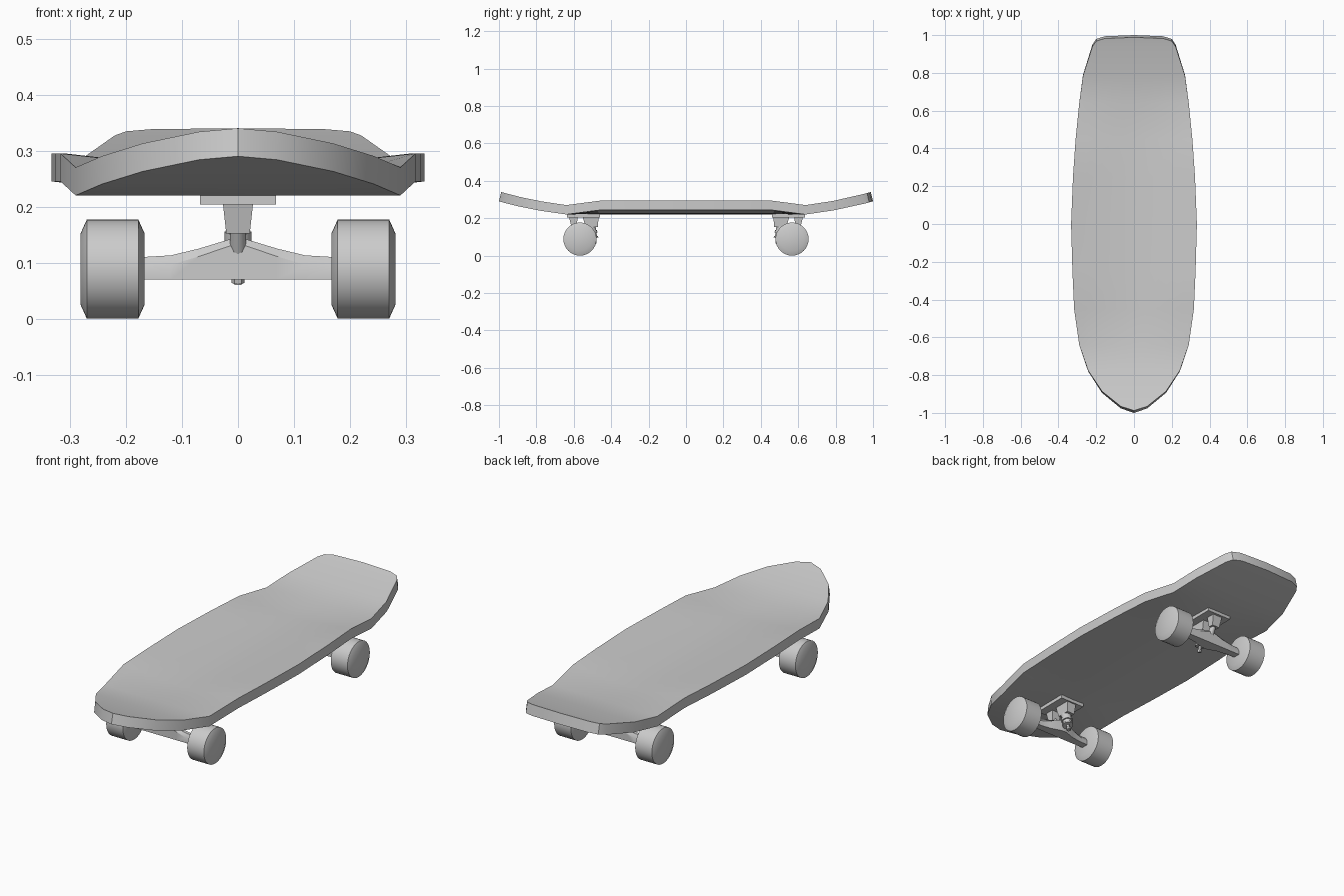
import bpy, bmesh, math
from mathutils import Vector

if "Cube" in bpy.data.objects:
    bpy.data.objects.remove(bpy.data.objects["Cube"])

# One plain grey for everything
grey = bpy.data.materials.new("plain grey")
grey.use_nodes = True
grey.diffuse_color = (0.6, 0.6, 0.6, 1)
grey.node_tree.nodes["Principled BSDF"].inputs["Base Color"].default_value = (0.6, 0.6, 0.6, 1)


def finish(name, bm, angle=30):
    """Turn a bmesh into a shaded, coloured object."""
    bmesh.ops.remove_doubles(bm, verts=bm.verts, dist=1e-5)
    bmesh.ops.recalc_face_normals(bm, faces=bm.faces)
    mesh = bpy.data.meshes.new(name)
    bm.to_mesh(mesh)
    bm.free()
    mesh.materials.append(grey)
    ob = bpy.data.objects.new(name, mesh)
    bpy.context.collection.objects.link(ob)
    bpy.ops.object.select_all(action='DESELECT')
    ob.select_set(True)
    bpy.context.view_layer.objects.active = ob
    bpy.ops.object.shade_smooth_by_angle(angle=math.radians(angle))
    return ob


def loft(name, rings, angle=30):
    """Join closed rings of points into a capped solid."""
    bm = bmesh.new()
    rows = [[bm.verts.new(p) for p in ring] for ring in rings]
    n = len(rows[0])
    for a, b in zip(rows, rows[1:]):
        for i in range(n):
            j = (i + 1) % n
            bm.faces.new((a[i], a[j], b[j], b[i]))
    bm.faces.new(rows[0])
    bm.faces.new(rows[-1])
    return finish(name, bm, angle)


def lathe(name, profile, origin, axis, segs=32):
    """Revolve (radius, distance along axis) points around an axis."""
    turn = Vector(axis).to_track_quat('Z', 'Y')
    rings = []
    for r, h in profile:
        ring = [Vector((r * math.cos(a), r * math.sin(a), h))
                for a in (2 * math.pi * i / segs for i in range(segs))]
        rings.append([Vector(origin) + turn @ p for p in ring])
    return loft(name, rings)


def interp(table, v):
    for (a, fa), (b, fb) in zip(table, table[1:]):
        if v <= b:
            return fa + (fb - fa) * (v - a) / (b - a)
    return table[-1][1]


# Deck: half widths from the pointed nose to the square tail
outline = [(-0.988, 0), (-0.965, 0.07), (-0.885, 0.17), (-0.775, 0.243), (-0.64, 0.29),
           (-0.45, 0.317), (-0.25, 0.326), (0, 0.333), (0.25, 0.323), (0.45, 0.309), (0.64, 0.29),
           (0.785, 0.27), (0.94, 0.22), (0.968, 0.2), (0.982, 0.155), (0.988, 0)]
kick = [(0, 0.27), (0.64, 0.27), (0.78, 0.291), (0.89, 0.314), (0.97, 0.335), (0.988, 0.34)]
dish = [(0, 1), (0.45, 1), (0.64, 0), (1, 0)]
cols = [-1 + i / 5 for i in range(11)]

bm = bmesh.new()
top, bottom = [], []
for y, w in outline:
    lean = math.copysign(0.012 * max(0, abs(y) - 0.64) / 0.348, y)
    pts = [(w * t, y, interp(kick, abs(y)) + 0.025 * interp(dish, abs(y)) * abs(t) ** 1.5) for t in cols]
    top.append([bm.verts.new(p) for p in pts])
    bottom.append([bm.verts.new((x, py + lean, z - 0.05)) for x, py, z in pts])
for k in range(len(outline) - 1):
    for i in range(len(cols) - 1):
        for g in (top, bottom):
            bm.faces.new((g[k][i], g[k][i + 1], g[k + 1][i + 1], g[k + 1][i]))
    for i in (0, -1):
        bm.faces.new((top[k][i], top[k + 1][i], bottom[k + 1][i], bottom[k][i]))
finish("deck", bm)


def truck(prefix, s):
    """One truck and its wheels; d runs from the axle toward the board middle."""
    def at(x, d, z):
        return (x, s * (0.567 - d), z)

    # Mounting plate
    loft(prefix + "_base_plate", [[at(x, d, z) for x, d in
         ((-0.068, -0.07), (0.068, -0.07), (0.068, 0.107), (-0.068, 0.107))] for z in (0.204, 0.225)])

    # Pedestal: pivot cup on the outside, kingpin seat on the inside
    for part, a, b in (("pivot_cup", (-0.058, -0.012), (-0.045, -0.018)),
                       ("kingpin_seat", (0.015, 0.1), (0.03, 0.095))):
        loft(prefix + "_" + part, [[at(x * w, d, z) for x, d in
             ((-1, e[0]), (1, e[0]), (1, e[1]), (-1, e[1]))]
             for w, e, z in ((0.027, a, 0.206), (0.021, b, 0.152))])

    # Hanger: tapered beam, deeper and taller at the middle
    sections = [(0.17, 0.09, 0.11, 0.018), (0.12, 0.096, 0.113, 0.02),
                (0.07, 0.111, 0.125, 0.026), (0.014, 0.13, 0.142, 0.045)]
    sections = [(-x, *r) for x, *r in sections] + sections[::-1]
    loft(prefix + "_hanger", [[at(x, -0.018, 0.07), at(x, -0.018, sh), at(x, -0.008, top_z),
         at(x, 0.008, top_z), at(x, d, sh), at(x, d, 0.07)] for x, sh, top_z, d in sections])

    # Pivot arm rising from the hanger to the cup
    lathe(prefix + "_pivot_arm", [(0.016, 0), (0.012, 0.075)], at(0, 0, 0.115),
          (0, s * 0.5, 0.85), 12)

    # Kingpin with bushings, washer and nut, leaning inward
    low, high = Vector(at(0, 0.08, 0.062)), Vector(at(0, 0.055, 0.17))
    axis = (high - low).normalized()
    for part, r, h0, h1, n in (("kingpin", 0.008, 0, 0.11, 12), ("nut", 0.012, 0.002, 0.012, 6),
                               ("washer", 0.026, 0.03, 0.038, 16),
                               ("lower_bushing", 0.021, 0.036, 0.056, 16),
                               ("kingpin_ring", 0.027, 0.056, 0.07, 16),
                               ("upper_bushing", 0.024, 0.07, 0.096, 16)):
        lathe(prefix + "_" + part, [(r, h0), (r, h1)], low, axis, n)

    # Wheels with chamfered rims
    for side, sx in (("left", 1), ("right", -1)):
        lathe(f"{prefix}_{side}_wheel",
              [(0.064, 0.167), (0.0885, 0.178), (0.0885, 0.27), (0.064, 0.281)],
              at(0, 0, 0.0885), (sx, 0, 0), 32)


truck("front", -1)
truck("back", 1)
